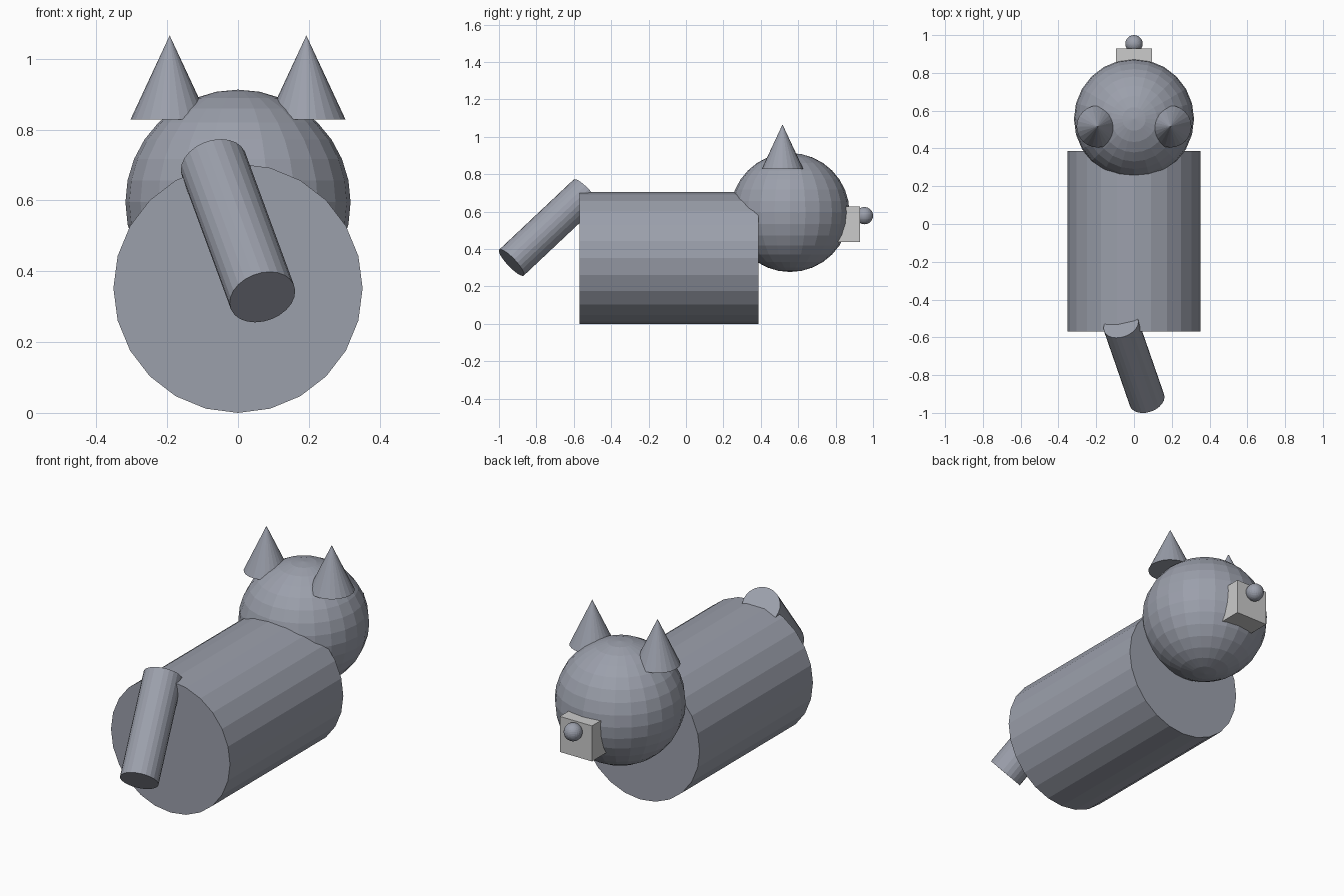
import bpy
from math import pi
from mathutils import Vector

default = bpy.data.objects.get("Cube")
if default:
    bpy.data.objects.remove(default, do_unlink=True)


def make_material(name, rgb):
    mat = bpy.data.materials.new(name)
    mat.use_nodes = True
    color = (*rgb, 1.0)
    mat.diffuse_color = color
    mat.node_tree.nodes["Principled BSDF"].inputs["Base Color"].default_value = color
    return mat


slate = make_material("slate grey", (0.33, 0.35, 0.41))
pale = make_material("pale grey", (0.60, 0.60, 0.60))


def finish(name, mat):
    obj = bpy.context.object
    obj.name = name
    obj.data.materials.append(mat)
    return obj


def rod(name, start, end, radius, mat):
    """Flat-sided cylinder between two points."""
    start, end = Vector(start), Vector(end)
    axis = end - start
    bpy.ops.mesh.primitive_cylinder_add(
        vertices=24, radius=radius, depth=axis.length, location=(start + end) / 2,
        rotation=axis.to_track_quat('Z', 'Y').to_euler())
    return finish(name, mat)


def ball(name, center, radius, mat):
    bpy.ops.mesh.primitive_uv_sphere_add(
        segments=24, ring_count=16, radius=radius, location=center)
    return finish(name, mat)


# Barrel body and drooping, slightly sideways tail
rod("body", (0, -0.57, 0.352), (0, 0.387, 0.352), 0.352, slate)
rod("tail", (0.069, -0.933, 0.327), (-0.069, -0.535, 0.702), 0.0955, slate)

# Head
ball("head", (0, 0.556, 0.595), 0.318, slate)

# Pointed ears
for side, x in (("left", 0.193), ("right", -0.193)):
    bpy.ops.mesh.primitive_cone_add(
        vertices=24, radius1=0.111, radius2=0, depth=0.238,
        location=(x, 0.516, 0.947))
    finish(side + "_ear", slate)

# Boxy muzzle with a round nose
bpy.ops.mesh.primitive_cube_add(size=0.19, location=(0, 0.835, 0.531))
finish("muzzle", pale)
ball("nose", (0, 0.954, 0.578), 0.046, slate)
